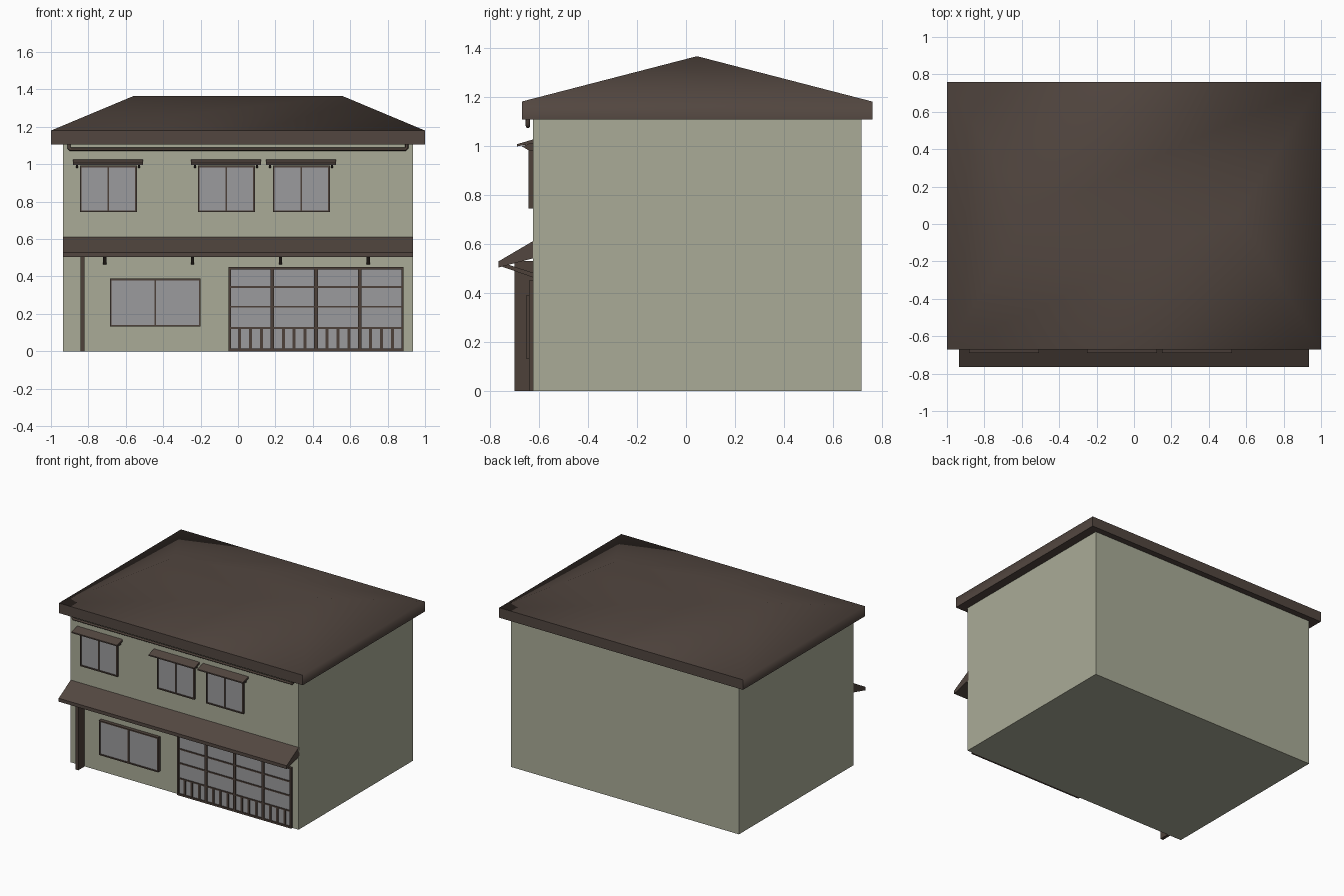
import bpy, bmesh, math
from mathutils import Vector

if "Cube" in bpy.data.objects:
    bpy.data.objects.remove(bpy.data.objects["Cube"])


def material(name, r, g, b):
    m = bpy.data.materials.new(name)
    m.diffuse_color = (r, g, b, 1)
    m.use_nodes = True
    m.node_tree.nodes["Principled BSDF"].inputs["Base Color"].default_value = m.diffuse_color
    return m


WALL = material("sage plaster", 0.40, 0.41, 0.31)
ROOF = material("brown roof", 0.085, 0.062, 0.051)
WOOD = material("dark wood", 0.075, 0.053, 0.042)
GLASS = material("grey glass", 0.33, 0.33, 0.34)


def finish(name, bm, mat):
    bmesh.ops.recalc_face_normals(bm, faces=bm.faces)
    me = bpy.data.meshes.new(name)
    bm.to_mesh(me)
    bm.free()
    me.materials.append(mat)
    ob = bpy.data.objects.new(name, me)
    bpy.context.collection.objects.link(ob)
    return ob


def boxes(name, mat, items):
    """One object from several (x0, x1, y0, y1, z0, z1) boxes."""
    bm = bmesh.new()
    for x0, x1, y0, y1, z0, z1 in items:
        vs = bmesh.ops.create_cube(bm, size=1)["verts"]
        for v in vs:
            v.co = Vector(((x0 + x1) / 2 + v.co.x * (x1 - x0),
                           (y0 + y1) / 2 + v.co.y * (y1 - y0),
                           (z0 + z1) / 2 + v.co.z * (z1 - z0)))
    return finish(name, bm, mat)


def extrude_x(name, mat, profile, spans):
    """Extrude a (y, z) profile along each (x0, x1) span."""
    bm = bmesh.new()
    for x0, x1 in spans:
        f = bm.faces.new([bm.verts.new((x0, y, z)) for y, z in profile])
        ext = bmesh.ops.extrude_face_region(bm, geom=[f])["geom"]
        for v in ext:
            if isinstance(v, bmesh.types.BMVert):
                v.co.x = x1
    return finish(name, bm, mat)


FRONT = -0.625

# House body
boxes("walls", WALL, [(-0.935, 0.935, FRONT, 0.715, 0, 1.112)])

# Hipped roof with fascia and flat soffit
bm = bmesh.new()
corners = [(-1, -0.67), (1, -0.67), (1, 0.76), (-1, 0.76)]
low = [bm.verts.new((x, y, 1.106)) for x, y in corners]
top = [bm.verts.new((x, y, 1.18)) for x, y in corners]
rl, rr = bm.verts.new((-0.558, 0.045, 1.365)), bm.verts.new((0.558, 0.045, 1.365))
bm.faces.new(low)
for i in range(4):
    j = (i + 1) % 4
    bm.faces.new((low[i], low[j], top[j], top[i]))
bm.faces.new((top[0], top[1], rr, rl))
bm.faces.new((top[1], top[2], rr))
bm.faces.new((top[2], top[3], rl, rr))
bm.faces.new((top[3], top[0], rl))
roof = finish("main_roof", bm, ROOF)
for p in roof.data.polygons:
    p.use_smooth = True
roof.data.set_sharp_from_angle(angle=math.radians(70))

# Canopy over the ground floor with sloping struts
extrude_x("canopy", ROOF,
          [(-0.765, 0.503), (-0.765, 0.528), (-0.615, 0.616), (-0.615, 0.543)],
          [(-0.935, 0.935)])
extrude_x("canopy_struts", WOOD,
          [(-0.755, 0.508), (-0.755, 0.524), (FRONT, 0.482), (FRONT, 0.463)],
          [(x - 0.009, x + 0.009) for x in (-0.713, -0.243, 0.227, 0.697)])

# Side fin supporting the canopy
boxes("canopy_post", WOOD, [(-0.842, -0.82, -0.70, FRONT, 0, 0.53)])


def window(name, x0, x1, z0, z1, y):
    """Two-pane window: glass plate inside a thin projecting frame."""
    t, c = 0.009, (x0 + x1) / 2
    boxes(name + "_frame", WOOD, [
        (x0, x0 + t, y, FRONT, z0, z1), (x1 - t, x1, y, FRONT, z0, z1),
        (x0 + t, x1 - t, y, FRONT, z0, z0 + t), (x0 + t, x1 - t, y, FRONT, z1 - t, z1),
        (c - 0.005, c + 0.005, y, FRONT, z0 + t, z1 - t)])
    boxes(name + "_glass", GLASS,
          [(x0 + t, x1 - t, y + 0.006, y + 0.012, z0 + t, z1 - t)])


window("lower_window", -0.685, -0.20, 0.132, 0.388, -0.653)

# Upper windows with sloped hoods and small hood brackets
for i, x0 in enumerate((-0.846, -0.215, 0.186)):
    n = "upper_window_%d" % (i + 1)
    window(n, x0, x0 + 0.305, 0.744, 0.992, -0.643)
    extrude_x(n + "_hood", ROOF,
              [(-0.69, 0.997), (-0.69, 1.006), (FRONT, 1.025), (FRONT, 1.009)],
              [(x0 - 0.036, x0 + 0.338)])
    extrude_x(n + "_hood_brackets", WOOD,
              [(-0.67, 0.998), (FRONT, 1.011), (FRONT, 0.98), (-0.64, 0.98)],
              [(x - 0.005, x + 0.005) for x in (x0 - 0.015, x0 + 0.317)])

# Four-panel sliding entrance with rails and lower slats
X0, X1, Y, H = -0.05, 0.885, -0.641, 0.45
bars = [(X0, X0 + 0.012, Y, FRONT, 0, H), (X1 - 0.012, X1, Y, FRONT, 0, H),
        (X0, X1, Y, FRONT, H - 0.012, H), (X0, X1, Y, FRONT, 0, 0.014)]
w = (X1 - X0) / 4
for i in (1, 2, 3):
    bars.append((X0 + i * w - 0.01, X0 + i * w + 0.01, Y, FRONT, 0.014, H - 0.012))
for z in (0.125, 0.238, 0.343):
    bars.append((X0 + 0.012, X1 - 0.012, Y + 0.003, FRONT, z - 0.005, z + 0.005))
for k in range(16):
    if k % 4:
        x = X0 + k * w / 4
        bars.append((x - 0.008, x + 0.008, Y + 0.003, FRONT, 0.014, 0.122))
boxes("entrance_frame", WOOD, bars)
boxes("entrance_glass", GLASS, [(X0 + 0.01, X1 - 0.01, -0.632, -0.626, 0.01, H - 0.01)])

# Rain gutter pipe under the front eave, turned up at both ends
cu = bpy.data.curves.new("gutter_pipe", "CURVE")
cu.dimensions = "3D"
cu.bevel_depth = 0.009
cu.bevel_resolution = 2
cu.use_fill_caps = True
sp = cu.splines.new("POLY")
path = [(-0.904, 1.11), (-0.904, 1.088), (-0.896, 1.08),
        (0.894, 1.08), (0.902, 1.088), (0.902, 1.11)]
sp.points.add(len(path) - 1)
for p, (x, z) in zip(sp.points, path):
    p.co = (x, -0.645, z, 1)
cu.materials.append(WOOD)
bpy.context.collection.objects.link(bpy.data.objects.new("gutter_pipe", cu))
